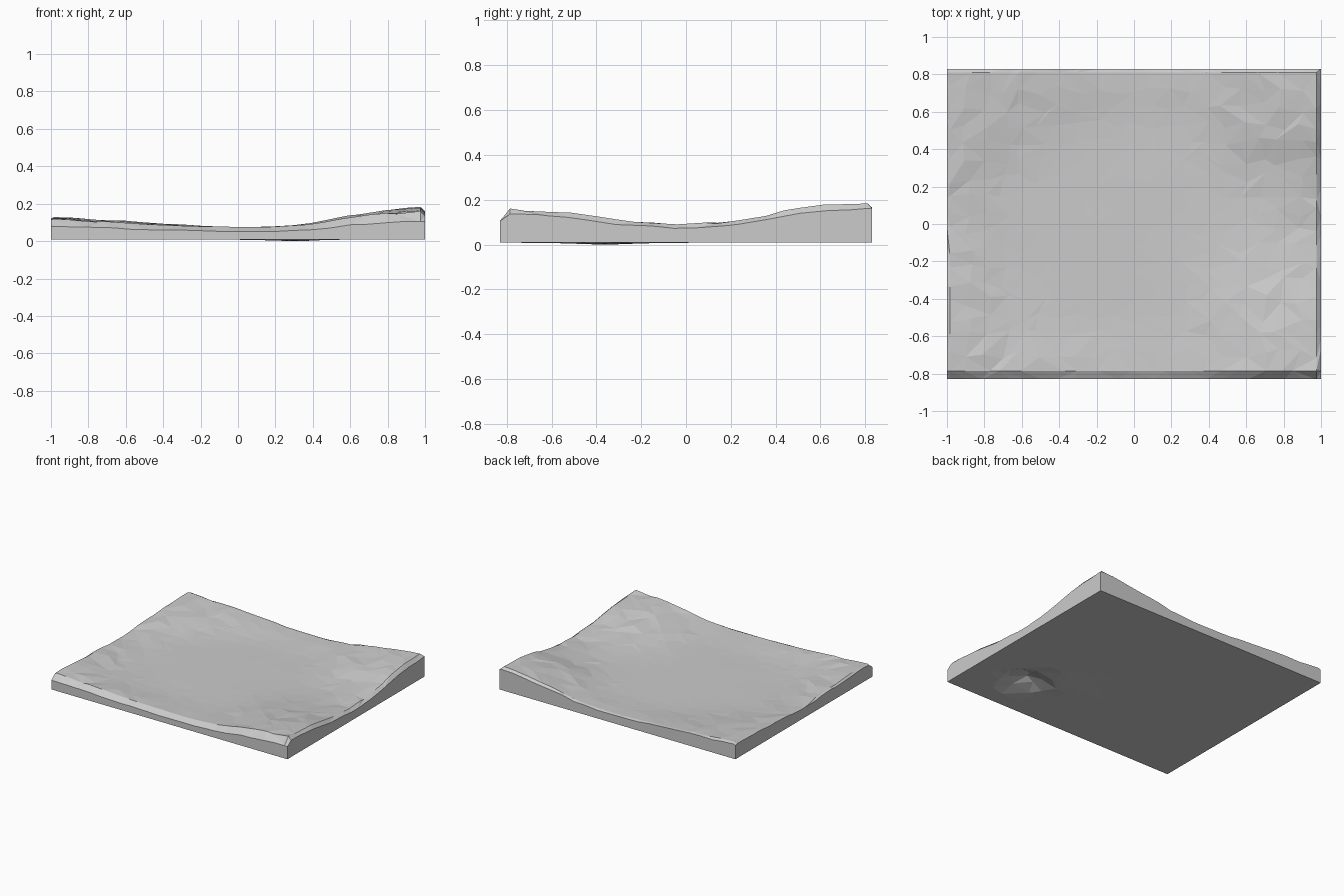
import bpy, bmesh, math, random

if "Cube" in bpy.data.objects:
    bpy.data.objects.remove(bpy.data.objects["Cube"])

random.seed(4)
HX, HY = 1.0, 0.83

# Coarse height map of the ground, rows from front to back, columns left to right
HEIGHTS = [
    [.120, .100, .085, .076, .085, .130, .155],
    [.115, .080, .066, .065, .075, .122, .142],
    [.100, .070, .065, .065, .070, .092, .102],
    [.090, .070, .065, .065, .065, .072, .088],
    [.105, .072, .065, .065, .065, .076, .115],
    [.122, .088, .070, .065, .070, .118, .166],
    [.124, .112, .092, .076, .088, .142, .182],
]


def cubic(p, t):
    a, b, c, d = p
    return b + .5 * t * (c - a + t * (2*a - 5*b + 4*c - d + t * (3*(b - c) + d - a)))


def sample(row, u):
    i = min(int(u), 5)
    pick = [row[min(max(i + k, 0), 6)] for k in (-1, 0, 1, 2)]
    return cubic(pick, u - i)


def ground(x, y):
    u = min(max((x / .97 + 1) * 3, 0), 6)
    v = min(max((y / .79 + 1) * 3, 0), 6)
    return sample([sample(r, u) for r in HEIGHTS], v)


def underside(x, y):
    # Shallow base with one hollow and a faint swelling beside it
    r = math.hypot(x - .58, y + .48)
    hollow = .07 * max(0, 1 - r / .19)
    swell = .008 * math.exp(-((x - .3)**2 + (y + .36)**2) / .03)
    return max(0, .008 - swell) + hollow


def stations(half, n, low_rim, high_rim):
    inner = [-half + low_rim + (2*half - low_rim - high_rim) * i / n for i in range(n + 1)]
    return [-half] + inner + [half]


# Terrain slab: faceted top, flat base, chamfered rim
xs = stations(HX, 20, .015, .025)
ys = stations(HY, 17, .045, .02)
bm = bmesh.new()
top, base = [], []
for j, y0 in enumerate(ys):
    top.append([])
    base.append([])
    for i, x0 in enumerate(xs):
        x, y = x0, y0
        if 1 < i < len(xs) - 2:
            x += random.uniform(-.03, .03)
        if 1 < j < len(ys) - 2:
            y += random.uniform(-.03, .03)
        z = ground(x, y)
        z += random.uniform(-1, 1) * min(.006, max(0, z - .068) * .2)
        drop = 1.0
        if j == 0:
            drop = min(drop, .68)
        if j == len(ys) - 1:
            drop = min(drop, .93)
        if i == 0:
            drop = min(drop, .94)
        if i == len(xs) - 1:
            drop = min(drop, .86)
        top[j].append(bm.verts.new((x, y, z * drop)))
        base[j].append(bm.verts.new((x, y, underside(x, y))))

nx, ny = len(xs), len(ys)
for j in range(ny - 1):
    for i in range(nx - 1):
        for g in (top, base):
            a, b, c, d = g[j][i], g[j][i+1], g[j+1][i+1], g[j+1][i]
            if random.random() < .5:
                bm.faces.new((a, b, c))
                bm.faces.new((a, c, d))
            else:
                bm.faces.new((a, b, d))
                bm.faces.new((b, c, d))

# Side walls around the border
border = [(0, i) for i in range(nx - 1)] + [(j, nx - 1) for j in range(ny - 1)]
border += [(ny - 1, i) for i in range(nx - 1, 0, -1)] + [(j, 0) for j in range(ny - 1, 0, -1)]
for (j, i), (k, m) in zip(border, border[1:] + border[:1]):
    bm.faces.new((base[j][i], base[k][m], top[k][m], top[j][i]))

bmesh.ops.recalc_face_normals(bm, faces=bm.faces[:])
mesh = bpy.data.meshes.new("terrain_slab")
bm.to_mesh(mesh)
bm.free()
slab = bpy.data.objects.new("terrain_slab", mesh)
bpy.context.collection.objects.link(slab)
